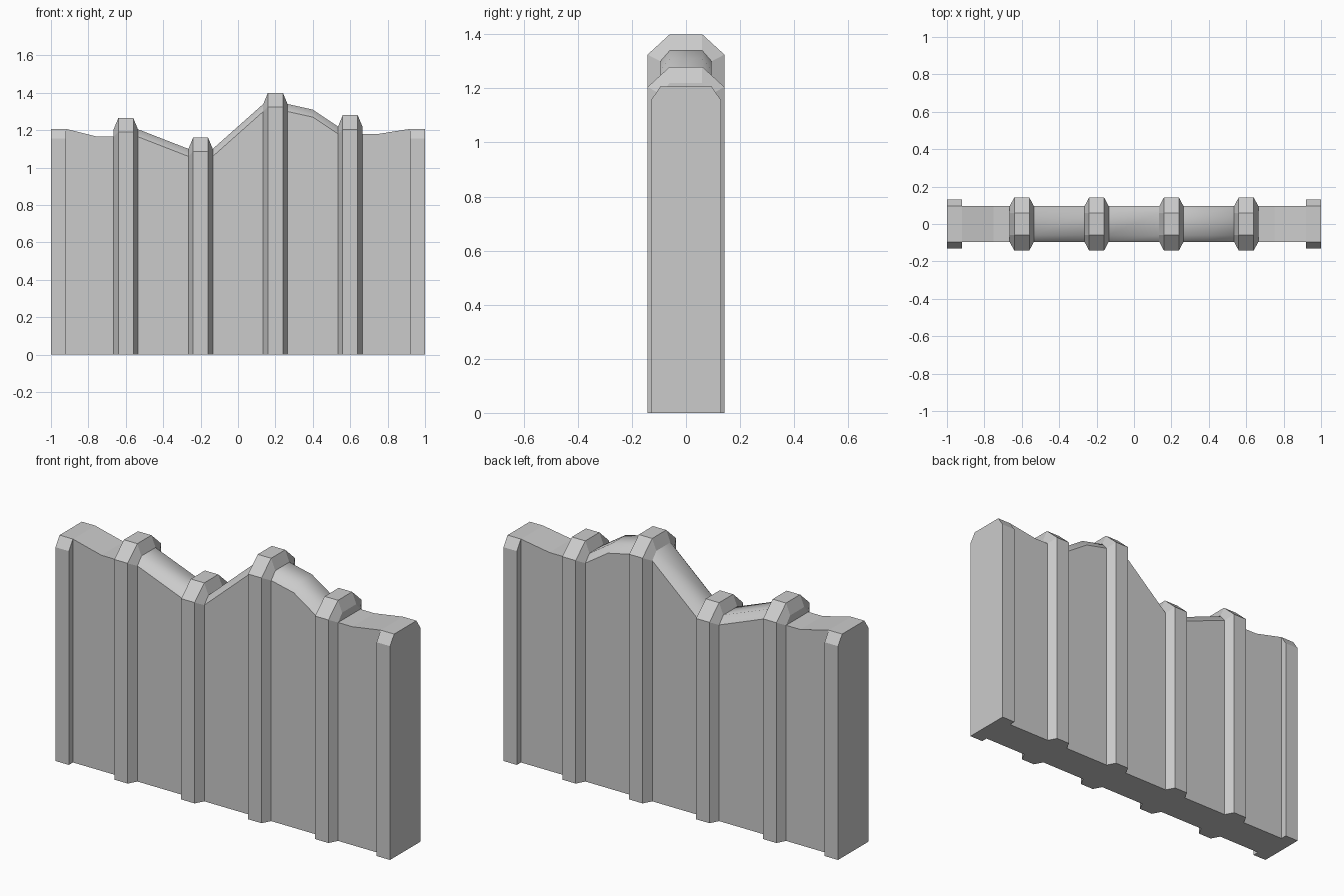
import bpy, bmesh

if "Cube" in bpy.data.objects:
    bpy.data.objects.remove(bpy.data.objects["Cube"])

W = 0.095          # half thickness of the plain wall


def plain(x, z):   # square-topped section
    return (x, W, z, W, z)


def rounded(x, z):  # section with a soft shoulder
    return (x, W, z - 0.04, 0.06, z)


def loft(name, stations, caps=(False, False), smooth=False):
    """Stations (x, half width, shoulder z, top half width, top z), in +x order."""
    bm = bmesh.new()
    rings = []
    for x, w, s, t, z in stations:
        pts = [(-w, 0), (-w, s), (-t, z), (t, z), (w, s), (w, 0)]
        rings.append([bm.verts.new((x, y, h)) for y, h in pts])
    for a, b in zip(rings, rings[1:]):
        for j in range(6):
            k = (j + 1) % 6
            f = bm.faces.new((a[j], b[j], b[k], a[k]))
            f.smooth = smooth and j in (1, 2, 3)
    if caps[0]:
        bm.faces.new(rings[0])
    if caps[1]:
        bm.faces.new(rings[-1][::-1])
    bmesh.ops.remove_doubles(bm, verts=bm.verts, dist=1e-5)
    bmesh.ops.dissolve_degenerate(bm, edges=bm.edges, dist=1e-5)
    me = bpy.data.meshes.new(name)
    bm.to_mesh(me)
    bm.free()
    ob = bpy.data.objects.new(name, me)
    bpy.context.collection.objects.link(ob)
    return ob


# Half posts at both ends, stepping back to the plain wall
END = (0.13, 1.155, W, 1.207)
loft("end_post_left", [(-1, *END), (-0.92, *END), plain(-0.92, 1.207)], caps=(True, False))
loft("end_post_right", [plain(0.92, 1.207), (0.92, *END), (1, *END)], caps=(False, True))

# Flat-topped outer panels
loft("end_panel_left", [plain(-0.92, 1.207), plain(-0.75, 1.165), plain(-0.665, 1.165)])
loft("end_panel_right", [plain(0.665, 1.18), plain(0.75, 1.18), plain(0.92, 1.207)])

# Bevelled posts: centre x, wall top left, wall top right, post top
posts = [(-0.6, 1.205, 1.205, 1.265), (-0.2, 1.10, 1.10, 1.16),
         (0.2, 1.34, 1.34, 1.40), (0.6, 1.22, 1.22, 1.28)]
for i, (x, zl, zr, top) in enumerate(posts):
    st = [rounded(x - 0.065, zl),
          (x - 0.04, 0.142, top - 0.075, 0.06, top),
          (x + 0.04, 0.142, top - 0.075, 0.06, top),
          rounded(x + 0.065, zr)]
    if i == 0:
        st.insert(0, plain(x - 0.065, 1.165))
    if i == 3:
        st.append(plain(x + 0.065, 1.18))
    loft(f"post_{i + 1}", st)

# Middle panels with softly rounded tops
loft("panel_left", [rounded(-0.535, 1.205), rounded(-0.265, 1.10)], smooth=True)
loft("panel_middle", [rounded(-0.135, 1.10), rounded(0.135, 1.34)], smooth=True)
loft("panel_right", [rounded(0.265, 1.34), rounded(0.4, 1.31), rounded(0.535, 1.22)], smooth=True)
